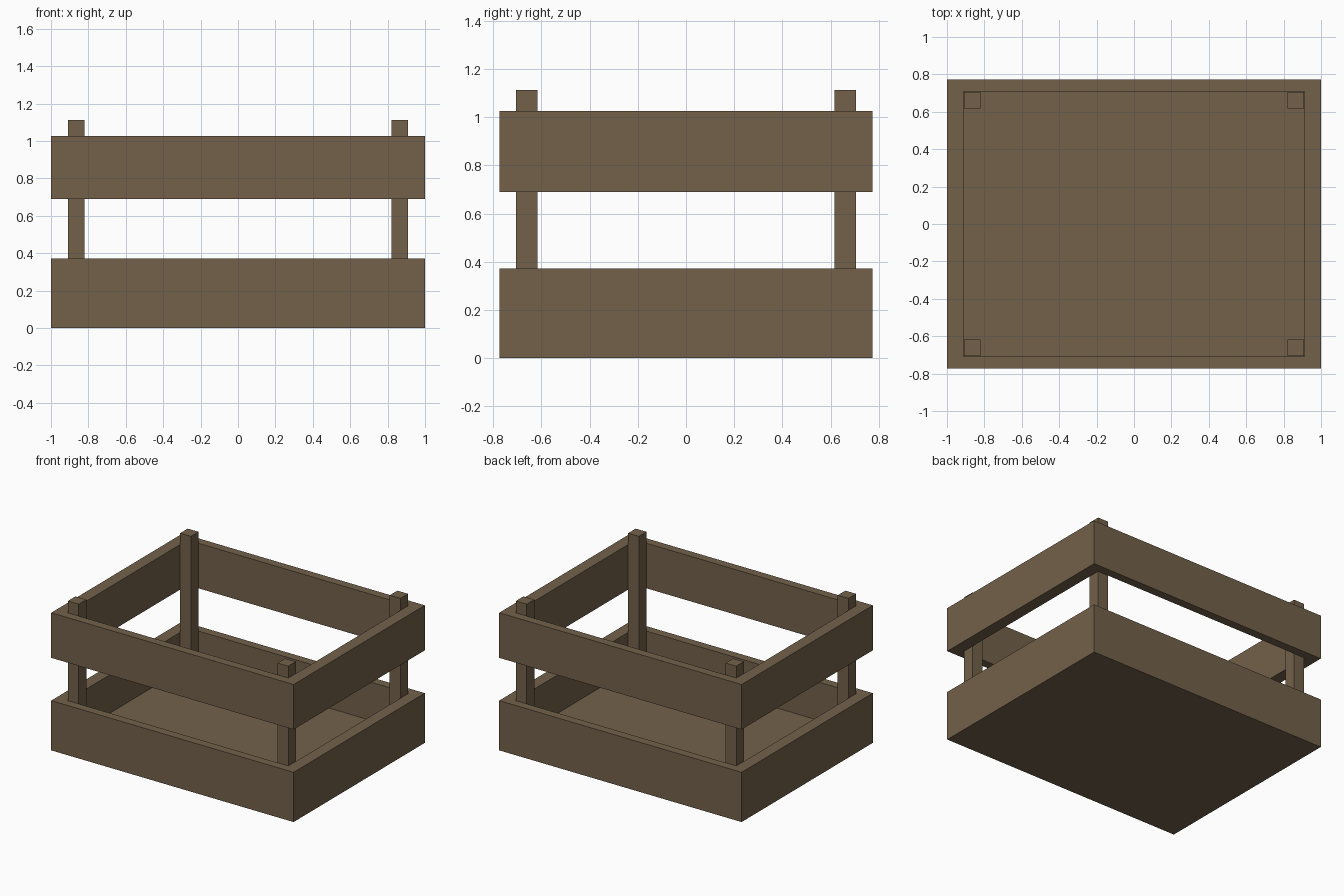
import bpy, bmesh

if "Cube" in bpy.data.objects:
    bpy.data.objects.remove(bpy.data.objects["Cube"])

wood = bpy.data.materials.new("wood")
wood.diffuse_color = (0.17, 0.12, 0.068, 1)
wood.use_nodes = True
wood.node_tree.nodes["Principled BSDF"].inputs["Base Color"].default_value = wood.diffuse_color

OX, OY = 1.0, 0.773      # outer half sizes
IX, IY = 0.912, 0.709    # inner half sizes
POST = 0.089


def finish(name, bm):
    bmesh.ops.recalc_face_normals(bm, faces=bm.faces)
    me = bpy.data.meshes.new(name)
    bm.to_mesh(me)
    bm.free()
    me.materials.append(wood)
    bpy.context.collection.objects.link(bpy.data.objects.new(name, me))


def box(name, x0, x1, y0, y1, z0, z1):
    bm = bmesh.new()
    bmesh.ops.create_cube(bm, size=1)
    for v in bm.verts:
        v.co = (x1 if v.co.x > 0 else x0, y1 if v.co.y > 0 else y0, z1 if v.co.z > 0 else z0)
    finish(name, bm)


def frame(name, z0, z1):
    # rectangular ring of four boards with mitred corners
    bm = bmesh.new()
    corners = [(-1, -1), (1, -1), (1, 1), (-1, 1)]
    section = [(OX, OY, z0), (OX, OY, z1), (IX, IY, z1), (IX, IY, z0)]
    loops = [[bm.verts.new((sx * a, sy * b, z)) for sx, sy in corners] for a, b, z in section]
    for k in range(4):
        p, q = loops[k], loops[(k + 1) % 4]
        for i in range(4):
            j = (i + 1) % 4
            bm.faces.new((p[i], p[j], q[j], q[i]))
    finish(name, bm)


# Board frames
frame("lower_board_frame", 0, 0.371)
frame("upper_board_frame", 0.69, 1.026)

# Floor panel
box("floor_panel", -IX, IX, -IY, IY, 0, 0.085)

# Corner posts standing inside the frames
for sx, xn in ((-1, "left"), (1, "right")):
    for sy, yn in ((-1, "front"), (1, "back")):
        xs = sorted((sx * (IX - 0.003), sx * (IX - 0.003 - POST)))
        ys = sorted((sy * (IY - 0.003), sy * (IY - 0.003 - POST)))
        box(f"{yn}_{xn}_post", *xs, *ys, 0.085, 1.113)
